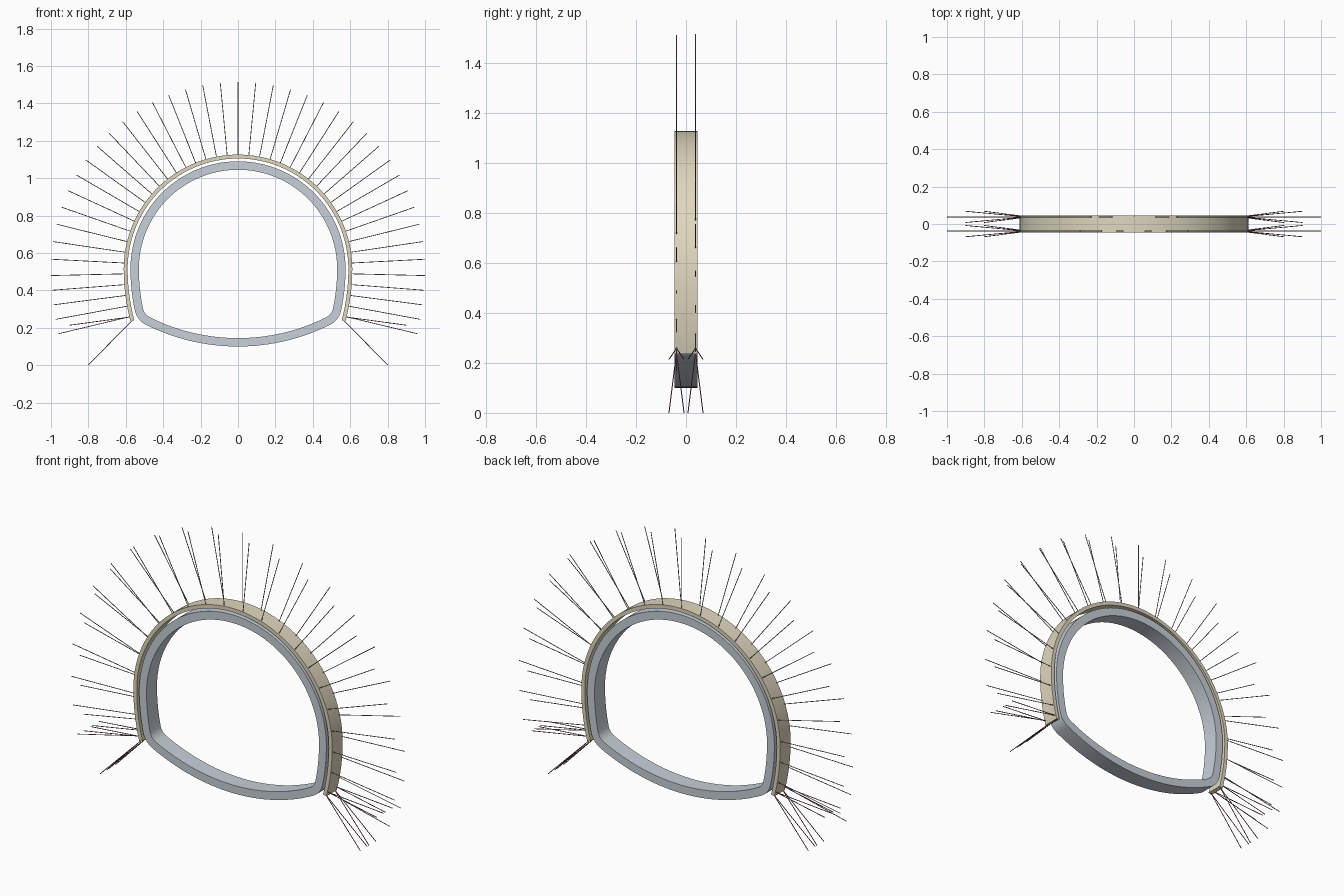
import bpy, bmesh, math
from mathutils import Vector

if "Cube" in bpy.data.objects:
    bpy.data.objects.remove(bpy.data.objects["Cube"])

HALF = 0.046                      # half depth of the ring
ZC, R = 0.515, 0.611              # crown centre height, shell outer radius
OFF = 0.49                        # side wall centres lie beyond the axis
ROW = 0.038                       # y of the bolt rows


def mat(name, col):
    m = bpy.data.materials.new(name)
    m.diffuse_color = (*col, 1)
    m.use_nodes = True
    m.node_tree.nodes["Principled BSDF"].inputs["Base Color"].default_value = m.diffuse_color
    return m


def finish(name, bm, material):
    bmesh.ops.recalc_face_normals(bm, faces=bm.faces)
    me = bpy.data.meshes.new(name)
    bm.to_mesh(me)
    bm.free()
    ob = bpy.data.objects.new(name, me)
    bpy.context.collection.objects.link(ob)
    me.materials.append(material)
    bpy.ops.object.select_all(action='DESELECT')
    ob.select_set(True)
    bpy.context.view_layer.objects.active = ob
    bpy.ops.object.shade_smooth_by_angle(angle=math.radians(30))
    return ob


def arc(cx, cz, r, a0, a1, n):
    return [(cx + r * math.cos(a0 + (a1 - a0) * i / n),
             cz + r * math.sin(a0 + (a1 - a0) * i / n)) for i in range(n + 1)]


def mirrored(half, closed):
    """Half profile starts on the axis at the crown; add its left side."""
    left = [(-x, z) for x, z in half[1:len(half) - (1 if closed else 0)]]
    return left[::-1] + half


def band(name, outer, inner, closed, material):
    """Extruded band between two matching profiles."""
    bm = bmesh.new()
    rings = [[bm.verts.new((x, y, z)) for x, z in p]
             for p, y in ((outer, -HALF), (outer, HALF), (inner, HALF), (inner, -HALF))]
    n = len(outer)
    for i in range(n if closed else n - 1):
        j = (i + 1) % n
        for k in range(4):
            a, b = rings[k], rings[(k + 1) % 4]
            bm.faces.new((a[i], a[j], b[j], b[i]))
    if not closed:
        for i in (0, n - 1):
            bm.faces.new([r[i] for r in rings])
    return finish(name, bm, material)


def rods(name, segments, radius, material):
    bm = bmesh.new()
    for p, q in segments:
        p, q = Vector(p), Vector(q)
        d = q - p
        m = d.to_track_quat('Z', 'Y').to_matrix().to_4x4()
        m.translation = (p + q) / 2
        bmesh.ops.create_cone(bm, cap_ends=True, segments=8, radius1=radius,
                              radius2=radius, depth=d.length, matrix=m)
    return finish(name, bm, material)


tan = mat("sprayed_concrete", (0.74, 0.68, 0.52))
grey = mat("lining_concrete", (0.58, 0.63, 0.69))
bolt_col = mat("bolt_steel", (0.42, 0.38, 0.27))
pin_col = mat("pin_steel", (0.30, 0.10, 0.18))


# Outer shell: crown arc, then flatter side walls, open at the bottom
def shell(r):
    half = arc(0, ZC, r, math.pi / 2, 0, 40)
    half += arc(-OFF, ZC, r + OFF, 0, -math.radians(14.7), 10)[1:]
    return mirrored(half, False)


band("outer_shell", shell(R), shell(R - 0.021), False, tan)

# Inner lining: crown, side wall, corner fillet and curved invert
LR, FR, IR = 0.575, 0.11, 1.1     # crown, fillet and invert radii
IZ = 0.10 + IR
c1, r1 = Vector((-OFF, ZC)), LR + OFF - FR
c2, r2 = Vector((0, IZ)), IR - FR
d = c2 - c1
t = (r1 ** 2 - r2 ** 2 + d.length ** 2) / (2 * d.length)
h = math.sqrt(r1 ** 2 - t ** 2)
u = d.normalized()
fc = c1 + u * t + Vector((u.y, -u.x)) * h
a_side = math.atan2(fc.y - c1.y, fc.x - c1.x)
a_inv = math.atan2(fc.y - c2.y, fc.x - c2.x)


def lining(o):
    half = arc(0, ZC, LR - o, math.pi / 2, 0, 40)
    half += arc(-OFF, ZC, LR + OFF - o, 0, a_side, 10)[1:]
    half += arc(fc.x, fc.y, FR - o, a_side, a_inv, 10)[1:]
    half += arc(0, IZ, IR - o, a_inv, -math.pi / 2, 16)[1:]
    return mirrored(half, True)


band("inner_lining", lining(0), lining(0.045), True, grey)

# Radial bolts: two staggered rows at even steps along the shell
STEP, LENGTH = math.radians(5.44) * R, 0.389
segs = []
for k in range(-21, 22):
    s, side = abs(k) * STEP, (1 if k >= 0 else -1)
    y = -ROW if k % 2 else ROW
    quarter = R * math.pi / 2
    if s <= quarter:
        a, cx, r = math.pi / 2 - s / R, 0, R
    else:
        a, cx, r = -(s - quarter) / (R + OFF), -OFF, R + OFF
    ends = [(side * (cx + q * math.cos(a)), y, ZC + q * math.sin(a))
            for q in (r - 0.005, r + LENGTH)]
    segs.append(ends)
rods("radial_bolts", segs, 0.002, bolt_col)

# Foot pins: splayed pairs at both shell feet, upper and lower
segs = []
for side in (-1, 1):
    for y in (-ROW, ROW):
        for dy in (-0.03, 0.03):
            segs.append(((side * 0.575, y, 0.258), (side * 0.9, y + dy, 0.214)))
            segs.append(((side * 0.565, y, 0.24), (side * 0.8, y + dy, 0.0015)))
rods("foot_pins", segs, 0.002, pin_col)
